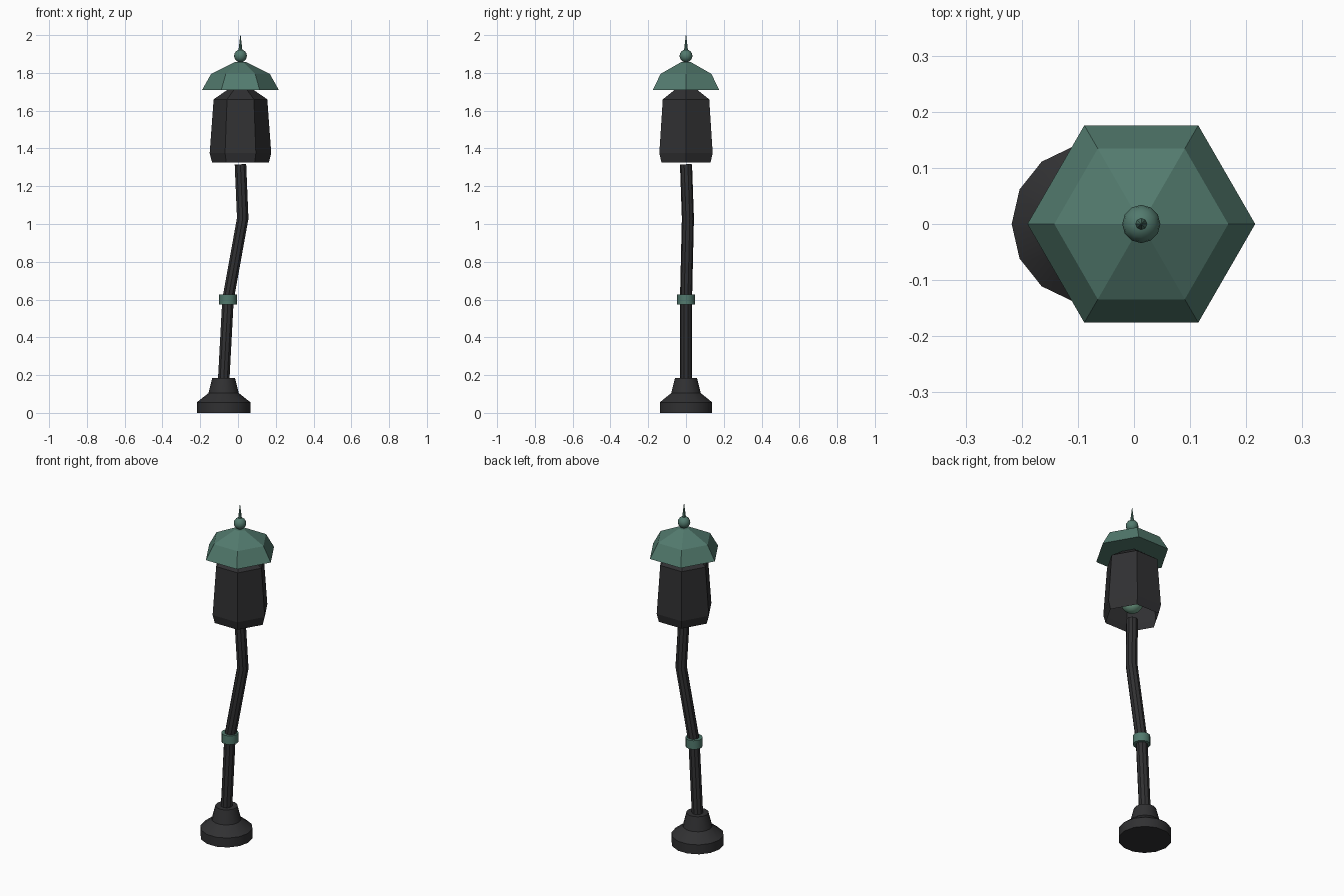
import bpy, bmesh, math

if "Cube" in bpy.data.objects:
    bpy.data.objects.remove(bpy.data.objects["Cube"])


def material(name, color):
    m = bpy.data.materials.new(name)
    m.diffuse_color = color
    m.use_nodes = True
    m.node_tree.nodes["Principled BSDF"].inputs["Base Color"].default_value = m.diffuse_color
    return m


iron = material("dark_iron", (0.03, 0.03, 0.032, 1))
copper = material("green_copper", (0.085, 0.195, 0.155, 1))
glow = material("pale_green_glass", (0.16, 0.34, 0.24, 1))


def finish(obj, mat, smooth):
    obj.data.materials.append(mat)
    if smooth:
        bpy.ops.object.select_all(action='DESELECT')
        obj.select_set(True)
        bpy.context.view_layer.objects.active = obj
        bpy.ops.object.shade_smooth_by_angle(angle=math.radians(32))
    return obj


def lathe(name, profile, sides, center, mat, smooth=False, caps=(True, True)):
    """Turn a (radius, z) profile around a vertical axis."""
    bm = bmesh.new()
    rings = []
    for r, z in profile:
        rings.append([bm.verts.new((r * math.cos(2 * math.pi * i / sides),
                                    r * math.sin(2 * math.pi * i / sides), z))
                      for i in range(sides)])
    for a, b in zip(rings, rings[1:]):
        for i in range(sides):
            j = (i + 1) % sides
            bm.faces.new((a[i], a[j], b[j], b[i]))
    if caps[0]:
        bm.faces.new(rings[0][::-1])
    if caps[1]:
        bm.faces.new(rings[-1])
    mesh = bpy.data.meshes.new(name)
    bm.to_mesh(mesh)
    bm.free()
    obj = bpy.data.objects.new(name, mesh)
    bpy.context.collection.objects.link(obj)
    obj.location = (center[0], center[1], 0)
    return finish(obj, mat, smooth)


def ball(name, radius, location, mat):
    bpy.ops.mesh.primitive_uv_sphere_add(segments=12, ring_count=8,
                                         radius=radius, location=location)
    obj = bpy.context.object
    obj.name = name
    return finish(obj, mat, True)


HEAD_X = 0.013

# Foot
lathe("base", [(0.142, 0), (0.142, 0.056), (0.08, 0.105), (0.06, 0.185)],
      14, (-0.076, 0), iron, smooth=True)

# Crooked pole
curve = bpy.data.curves.new("pole", 'CURVE')
curve.dimensions = '3D'
curve.bevel_depth = 0.032
curve.bevel_resolution = 3
curve.use_fill_caps = True
path = [(-0.077, 0, 0.15), (-0.053, 0, 0.6), (0.025, 0.01, 1.03), (HEAD_X, 0, 1.315)]
spline = curve.splines.new('POLY')
spline.points.add(len(path) - 1)
for point, co in zip(spline.points, path):
    point.co = (*co, 1)
pole = bpy.data.objects.new("pole", curve)
bpy.context.collection.objects.link(pole)
bpy.ops.object.select_all(action='DESELECT')
pole.select_set(True)
bpy.context.view_layer.objects.active = pole
bpy.ops.object.convert(target='MESH')
finish(bpy.context.object, iron, True)

# Collar around the lower bend
lathe("collar", [(0.047, 0.574), (0.047, 0.626)], 12, (-0.053, 0), copper, smooth=True)

# Six-sided lantern housing, open underneath, with the bulb inside
lathe("lantern_housing",
      [(0.15, 1.325), (0.163, 1.375), (0.142, 1.66), (0.068, 1.711)],
      6, (HEAD_X, 0), iron, caps=(False, True))
ball("bulb", 0.06, (HEAD_X, 0, 1.42), glow)

# Roof
lathe("roof", [(0.203, 1.71), (0.155, 1.795), (0.03, 1.857)],
      6, (HEAD_X, 0), copper)

# Finial
ball("finial_ball", 0.034, (HEAD_X, 0, 1.89), copper)
lathe("finial_spike", [(0.011, 1.915), (0.001, 2.0)], 8, (HEAD_X, 0), copper)
